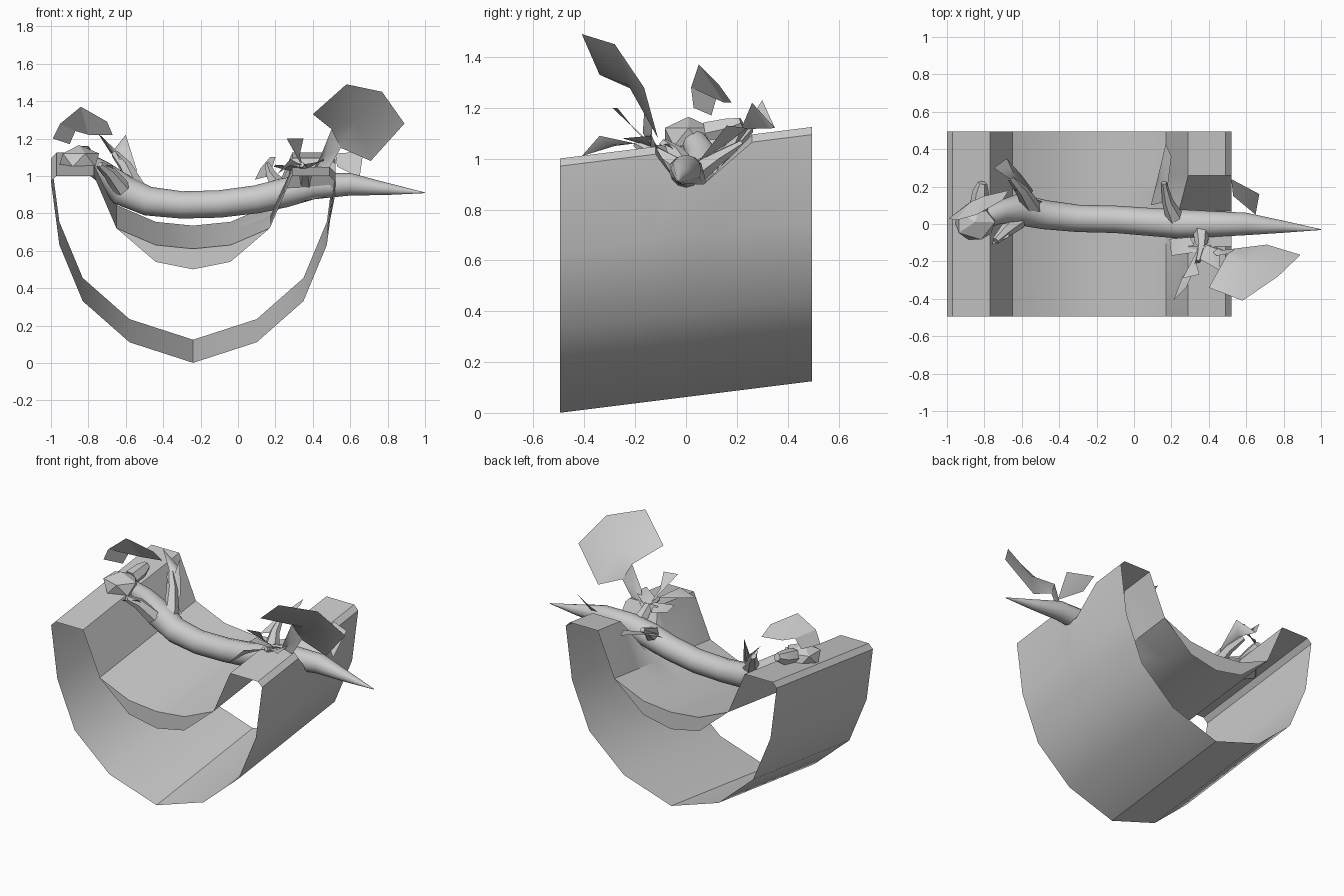
import bpy, bmesh, math
from mathutils import Vector

def make(name, verts, faces, smooth=None):
    me = bpy.data.meshes.new(name)
    me.from_pydata(verts, [], faces)
    bm = bmesh.new()
    bm.from_mesh(me)
    bmesh.ops.recalc_face_normals(bm, faces=bm.faces)
    bm.to_mesh(me)
    bm.free()
    ob = bpy.data.objects.new(name, me)
    bpy.context.collection.objects.link(ob)
    if smooth:
        bpy.ops.object.select_all(action='DESELECT')
        bpy.context.view_layer.objects.active = ob
        ob.select_set(True)
        bpy.ops.object.shade_smooth_by_angle(angle=math.radians(smooth))
    return ob

def tube(name, path, n=10):
    """Loft round rings; each point is x, y, z, radius."""
    verts, faces = [], []
    pts = [Vector(p[:3]) for p in path]
    for i, p in enumerate(path):
        t = (pts[min(i + 1, len(pts) - 1)] - pts[max(i - 1, 0)]).normalized()
        ref = Vector((0, 0, 1)) if abs(t.z) < 0.9 else Vector((1, 0, 0))
        side = t.cross(ref).normalized()
        up = side.cross(t)
        for k in range(n):
            a = 2 * math.pi * k / n
            verts.append(pts[i] + p[3] * (side * math.cos(a) + up * math.sin(a)))
    for i in range(len(path) - 1):
        for k in range(n):
            j = (k + 1) % n
            faces.append((i*n + k, i*n + j, i*n + n + j, i*n + n + k))
    faces += [tuple(range(n)), tuple(range((len(path) - 1) * n, len(path) * n))]
    return make(name, verts, faces, 50)

def sheet(name, outline):
    """Thin single-sided leaf fanned from its middle."""
    c = sum((Vector(p) for p in outline), Vector()) / len(outline)
    n = len(outline)
    return make(name, [c] + [Vector(p) for p in outline],
                [(0, i + 1, (i + 1) % n + 1) for i in range(n)], 60)

# Hollow half log: open ended, rising toward the back, right rim notched under the body
CX = -0.24
outer = [(0.76, 0.97), (0.715, 0.63), (0.59, 0.33), (0.34, 0.11)]
inner = [(0.73, 1.0), (0.53, 1.0), (0.41, 0.72), (0.20, 0.63)]
prof = [(CX - x, z) for x, z in outer] + [(CX, 0)] + [(CX + x, z) for x, z in outer[::-1]]
prof += [(CX + x, z) for x, z in inner] + [(CX, 0.61)] + [(CX - x, z) for x, z in inner[::-1]]
n = len(prof)
stations = [(-0.495, 0), (-0.12, 0), (-0.03, 1), (0.07, 1), (0.26, 0), (0.495, 0)]
verts = []
for y, notch in stations:
    for x, z in prof:
        h = z + 0.125 * (y + 0.5)
        if notch and x > 0.2 and z > 0.9:
            h = 0.83 + 0.07 * (x - 0.23) / 0.29
            x = min(x, 0.24) if x < 0.3 else x
        verts.append((x, y, h))
make("hollow_log", verts, [(s * n + i, s * n + (i + 1) % n, s * n + (i + 1) % n + n, s * n + i + n)
                           for s in range(len(stations) - 1) for i in range(n)], 30)

# Crescent lips hanging at both ends of the channel
top = [(-0.41, 0.72), (-0.2, 0.63), (0, 0.61), (0.2, 0.63), (0.41, 0.72)]
low = [(0.2, 0.54), (0, 0.5), (-0.2, 0.54)]
for name, y in (("front_lip", -0.495), ("back_lip", 0.495)):
    make(name, [(CX + x, y, z + 0.125 * (y + 0.5)) for x, z in top + low],
         [(0, 1, 7), (1, 2, 6, 7), (2, 3, 5, 6), (3, 4, 5)])

# Sagging lizard body and tail
tube("body", [(-0.80, 0.03, 1.07, 0.05), (-0.72, 0.06, 1.02, 0.06), (-0.62, 0.08, 0.925, 0.085),
              (-0.48, 0.05, 0.865, 0.078), (-0.30, 0.03, 0.845, 0.073), (-0.10, 0.025, 0.85, 0.073),
              (0.10, 0.01, 0.875, 0.075), (0.25, 0.0, 0.91, 0.078), (0.40, 0.0, 0.945, 0.07),
              (0.60, 0.0, 0.955, 0.06), (0.80, -0.015, 0.93, 0.032), (1.0, -0.03, 0.91, 0.002)], 12)

# Faceted head
bm = bmesh.new()
bmesh.ops.create_icosphere(bm, subdivisions=1, radius=1)
for v in bm.verts:
    v.co = Vector((-0.85 + 0.12 * v.co.x, 0.01 + 0.11 * v.co.y, 1.085 + 0.08 * v.co.z))
me = bpy.data.meshes.new("head")
bm.to_mesh(me)
bm.free()
bpy.context.collection.objects.link(bpy.data.objects.new("head", me))
tube("eye_bump", [(-0.83, 0.08, 1.1, 0.05), (-0.82, 0.17, 1.12, 0.045), (-0.81, 0.22, 1.14, 0.025)], 6)

# Legs
tube("front_leg_back", [(-0.54, 0.08, 0.93, 0.05), (-0.60, 0.18, 1.05, 0.035), (-0.66, 0.25, 1.12, 0.02)], 6)
tube("front_leg_front", [(-0.62, 0.02, 0.93, 0.05), (-0.69, -0.04, 1.02, 0.035), (-0.74, -0.09, 1.06, 0.02)], 6)
tube("hind_leg_front", [(0.36, -0.02, 0.95, 0.05), (0.36, -0.12, 1.02, 0.03), (0.34, -0.20, 1.06, 0.015)], 6)
tube("hind_leg_back", [(0.22, 0.03, 0.94, 0.05), (0.18, 0.12, 1.0, 0.03), (0.16, 0.22, 1.06, 0.015)], 6)

# Big leaf near the tail with its stem
sheet("tail_leaf", [(0.58, -0.41, 1.49), (0.77, -0.28, 1.45), (0.89, -0.165, 1.28), (0.71, -0.11, 1.08),
                    (0.55, -0.13, 1.15), (0.50, -0.16, 1.25), (0.40, -0.34, 1.33)])
sheet("tail_leaf_stem", [(0.50, -0.16, 1.25), (0.55, -0.13, 1.15), (0.48, -0.14, 1.03),
                         (0.38, -0.1, 1.0), (0.44, -0.17, 1.1)])

# Curled leaf above the head
make("head_leaf", [(-0.99, 0.03, 1.2), (-0.90, 0.1, 1.17), (-0.95, 0.02, 1.28), (-0.87, 0.12, 1.24),
                   (-0.84, 0.05, 1.37), (-0.80, 0.15, 1.22), (-0.70, 0.13, 1.29), (-0.67, 0.18, 1.22)],
     [(0, 1, 3, 2), (2, 3, 5, 4), (4, 5, 7, 6)])

# Splayed feet and small leaves
sheet("front_foot_back", [(-0.75, 0.30, 1.23), (-0.68, 0.35, 1.12), (-0.60, 0.26, 1.22),
                          (-0.54, 0.18, 1.03), (-0.56, 0.14, 0.98), (-0.65, 0.23, 1.12)])
sheet("front_foot_toe", [(-0.66, 0.2, 1.14), (-0.60, 0.16, 1.05), (-0.49, 0.12, 0.95), (-0.54, 0.1, 0.88)])
sheet("front_foot_front", [(-0.76, -0.11, 1.05), (-0.67, -0.07, 1.06), (-0.66, 0.0, 0.98), (-0.72, -0.02, 1.0)])
sheet("hind_toe_a", [(0.34, -0.15, 1.05), (0.20, -0.17, 1.06), (0.19, -0.08, 1.05), (0.30, -0.07, 1.02)])
sheet("hind_toe_b", [(0.34, -0.2, 1.06), (0.26, -0.28, 1.05), (0.21, -0.41, 1.01), (0.28, -0.34, 1.09)])
sheet("hind_toe_c", [(0.26, -0.29, 1.2), (0.35, -0.27, 1.2), (0.33, -0.2, 1.11), (0.35, -0.12, 1.04)])
sheet("hind_toe_d", [(0.34, -0.18, 1.06), (0.46, -0.25, 1.08), (0.46, -0.14, 1.09), (0.36, -0.1, 1.03)])
sheet("hind_foot_back", [(0.09, 0.1, 0.98), (0.12, 0.22, 1.04), (0.17, 0.43, 1.1), (0.20, 0.36, 1.1), (0.17, 0.12, 1.0)])
sheet("rear_leaf", [(0.52, 0.24, 1.12), (0.67, 0.16, 1.13), (0.65, 0.05, 0.99), (0.53, 0.15, 1.05)])
